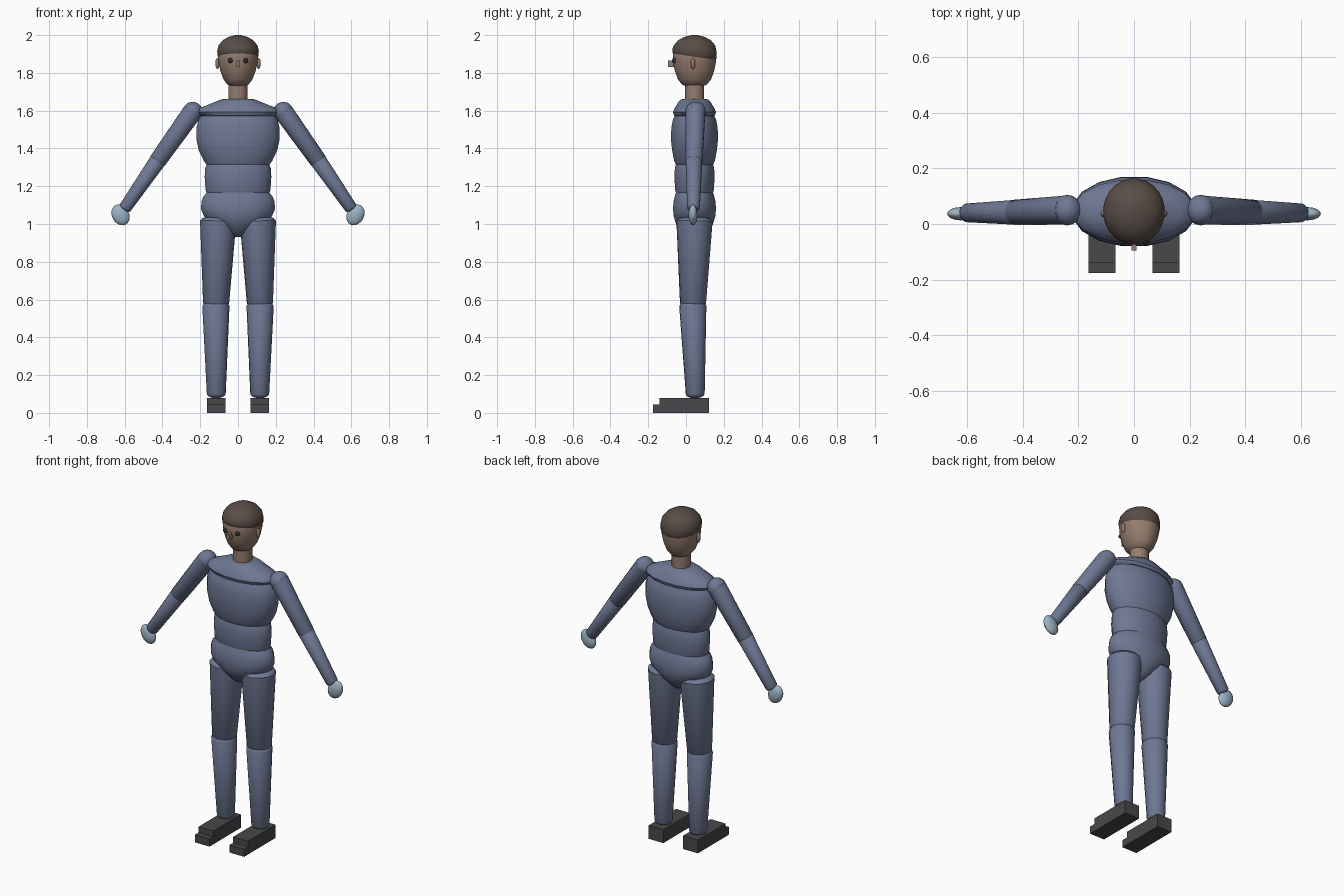
import bpy, bmesh, math
from mathutils import Matrix, Vector

if "Cube" in bpy.data.objects:
    bpy.data.objects.remove(bpy.data.objects["Cube"])


def material(name, rgb):
    m = bpy.data.materials.new(name)
    m.diffuse_color = (*rgb, 1)
    m.use_nodes = True
    m.node_tree.nodes["Principled BSDF"].inputs["Base Color"].default_value = m.diffuse_color
    return m


SUIT = material("suit_blue", (0.16, 0.19, 0.30))
SKIN = material("skin", (0.30, 0.20, 0.155))
HAIR = material("hair_brown", (0.10, 0.073, 0.062))
SHOE = material("shoe_grey", (0.065, 0.065, 0.07))
GLOVE = material("glove_blue", (0.33, 0.45, 0.56))
DARK = material("eye_dark", (0.03, 0.03, 0.035))
CY = 0.045  # depth of the body axis


def finish(name, bm, mat, smooth=True):
    bmesh.ops.recalc_face_normals(bm, faces=bm.faces)
    me = bpy.data.meshes.new(name)
    bm.to_mesh(me)
    bm.free()
    me.materials.append(mat)
    if smooth:
        me.shade_smooth()
        me.set_sharp_from_angle(angle=math.radians(40))
    ob = bpy.data.objects.new(name, me)
    bpy.context.collection.objects.link(ob)
    return ob


def loft(name, rings, mat, matrix=Matrix(), n=16):
    """Stack of elliptical rings (z, rx, ry, tilt) with closed ends."""
    bm = bmesh.new()
    loops = []
    for z, rx, ry, *tilt in rings:
        k = tilt[0] if tilt else 0
        loop = []
        for i in range(n):
            a = 2 * math.pi * (i + 0.5) / n
            y = ry * math.sin(a)
            loop.append(bm.verts.new(matrix @ Vector((rx * math.cos(a), y, z + k * y))))
        loops.append(loop)
    for lo, hi in zip(loops, loops[1:]):
        for i in range(n):
            j = (i + 1) % n
            bm.faces.new((lo[i], lo[j], hi[j], hi[i]))
    bm.faces.new(loops[0])
    bm.faces.new(loops[-1])
    return finish(name, bm, mat)


def limb(name, a, b, ra, rb, dome, mat):
    """Tapered tube from a to b with domed ends."""
    a, b = Vector(a), Vector(b)
    d = b - a
    angles = [math.radians(v) for v in (80, 55, 28, 0)]
    rings = [(-dome * ra * math.sin(t), ra * math.cos(t), ra * math.cos(t)) for t in angles]
    rings += [(d.length + dome * rb * math.sin(t), rb * math.cos(t), rb * math.cos(t))
              for t in reversed(angles)]
    m = Matrix.Translation(a) @ d.to_track_quat('Z', 'Y').to_matrix().to_4x4()
    return loft(name, rings, mat, m)


def ellipsoid(name, pos, radii, mat, turn=0.0):
    bm = bmesh.new()
    m = (Matrix.Translation(pos) @ Matrix.Rotation(turn, 4, 'Y')
         @ Matrix.Diagonal((*radii, 1)))
    bmesh.ops.create_uvsphere(bm, u_segments=16, v_segments=10, radius=1, matrix=m)
    return finish(name, bm, mat)


def box(name, lo, hi, mat):
    lo, hi = Vector(lo), Vector(hi)
    bm = bmesh.new()
    m = Matrix.Translation((lo + hi) / 2) @ Matrix.Diagonal((*(hi - lo), 1))
    bmesh.ops.create_cube(bm, size=1, matrix=m)
    return finish(name, bm, mat, smooth=False)


axis = Matrix.Translation((0, CY, 0))

# Torso
loft("pelvis", [(0.93, .015, .03), (0.955, .06, .065), (1.0, .125, .1), (1.04, .183, .112),
                (1.08, .2, .116), (1.12, .197, .113), (1.145, .187, .107), (1.168, .168, .1)],
     SUIT, axis)
loft("waist", [(1.16, .168, .098), (1.18, .175, .104), (1.25, .18, .109),
               (1.295, .177, .106), (1.322, .166, .099)], SUIT, axis)
loft("chest", [(1.312, .168, .1), (1.335, .185, .11), (1.39, .212, .121), (1.45, .225, .127),
               (1.51, .224, .125), (1.55, .214, .117), (1.588, .19, .1)], SUIT, axis)
loft("shoulder_yoke", [(1.568, .18, .098), (1.575, .208, .11), (1.592, .223, .116),
                       (1.612, .212, .108), (1.63, .165, .096), (1.648, .12, .086),
                       (1.66, .09, .072), (1.663, .05, .05)], SUIT, axis)

# Head
loft("neck", [(1.64, .052, .052), (1.77, .052, .052)], SKIN, axis)
loft("head", [(1.727, .03, .04), (1.738, .056, .066), (1.765, .077, .088), (1.81, .094, .105),
              (1.86, .105, .115), (1.91, .107, .115), (1.96, .085, .09)], SKIN, axis, n=24)
loft("hair", [(1.882, .104, .112, -.14), (1.89, .109, .117, -.14), (1.915, .111, .119, -.08),
              (1.945, .104, .111), (1.972, .082, .088), (1.99, .052, .056),
              (2.0, .015, .016)], HAIR, axis, n=24)
box("nose", (-.009, -.095, 1.83), (.009, -.05, 1.865), SKIN)

for s, side in ((-1, "right"), (1, "left")):
    # Face details
    ellipsoid(side + "_eye", (s * .041, -.062, 1.865), (.013, .013, .013), DARK)
    ellipsoid(side + "_ear", (s * .109, .037, 1.85), (.011, .012, .029), SKIN)
    # Arm
    shoulder, elbow, wrist = (s * .24, .05, 1.595), (s * .425, .042, 1.335), (s * .598, .04, 1.085)
    ellipsoid(side + "_shoulder", shoulder, (.052, .055, .052), SUIT)
    limb(side + "_upper_arm", shoulder, elbow, .053, .046, .3, SUIT)
    limb(side + "_forearm", elbow, wrist, .045, .034, .4, SUIT)
    ellipsoid(side + "_hand", (s * .622, .037, 1.048), (.045, .024, .058), GLOVE,
              s * math.radians(30))
    # Leg
    limb(side + "_thigh", (s * .105, .045, 1.015), (s * .116, .037, .58), .096, .069, .3, SUIT)
    limb(side + "_shin", (s * .117, .036, .565), (s * .115, .049, .10), .072, .05, .45, SUIT)
    # Foot with a lower toe step
    x0, x1 = sorted((s * .066, s * .164))
    box(side + "_shoe", (x0, -.14, 0), (x1, .121, .08), SHOE)
    box(side + "_toe", (x0, -.176, 0), (x1, -.14, .045), SHOE)
